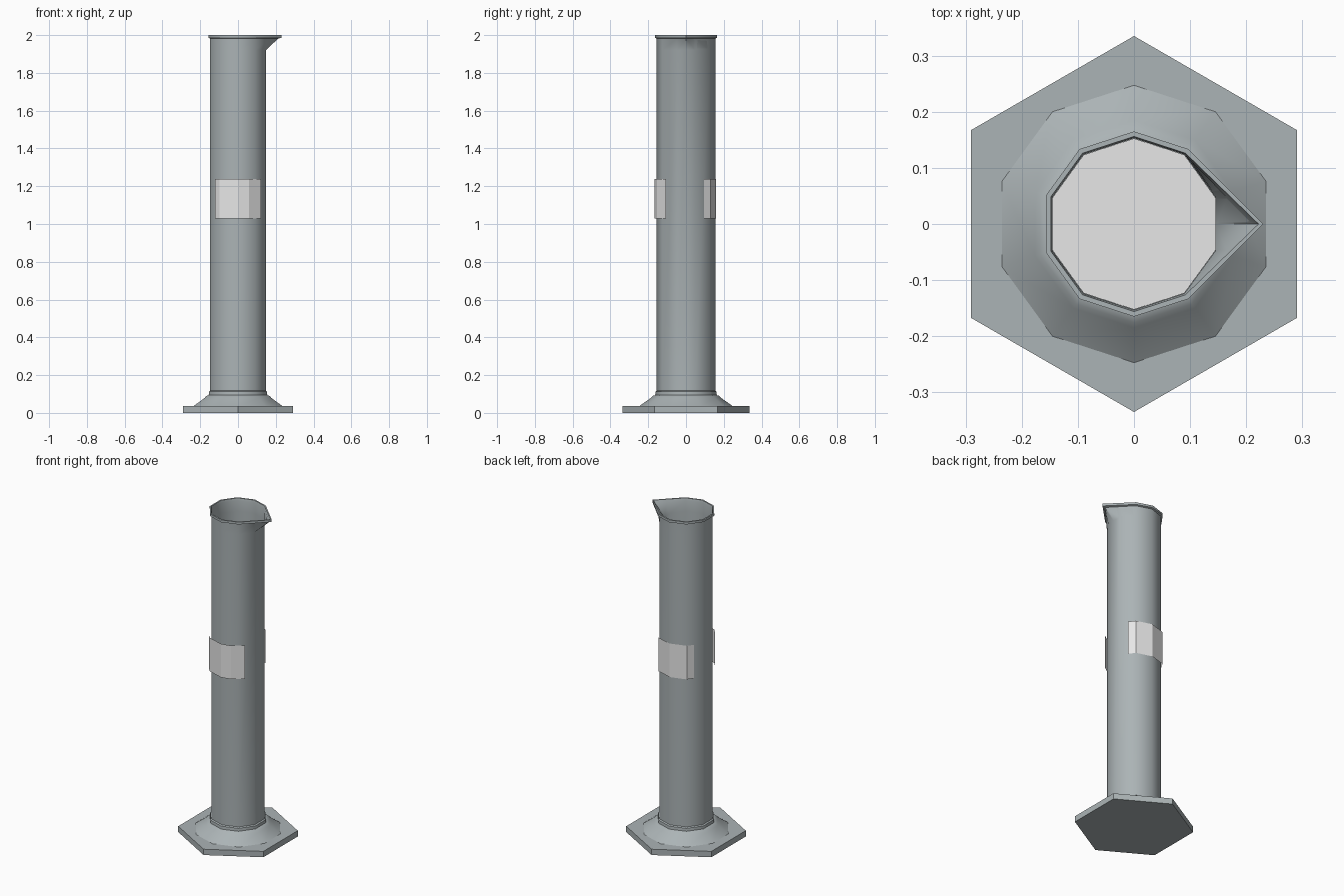
import bpy, bmesh, math

if "Cube" in bpy.data.objects:
    bpy.data.objects.remove(bpy.data.objects["Cube"])

def material(name, rgb):
    m = bpy.data.materials.new(name)
    m.diffuse_color = (*rgb, 1.0)
    m.use_nodes = True
    m.node_tree.nodes["Principled BSDF"].inputs["Base Color"].default_value = m.diffuse_color
    return m

GLASS = material("grey_glass", (0.41, 0.454, 0.466))
WHITE = material("pale_white", (0.8, 0.8, 0.8))

def finish(name, bm, mat, smooth=None):
    me = bpy.data.meshes.new(name)
    bm.to_mesh(me)
    bm.free()
    me.materials.append(mat)
    ob = bpy.data.objects.new(name, me)
    bpy.context.collection.objects.link(ob)
    if smooth:
        bpy.ops.object.select_all(action='DESELECT')
        ob.select_set(True)
        bpy.context.view_layer.objects.active = ob
        bpy.ops.object.shade_smooth_by_angle(angle=math.radians(smooth))
    return ob

def ring(r, sides, tip=None, spout=False):
    """Polygon with a corner on +y; optionally pulled out to a spout at +x."""
    pts = []
    for i in range(sides):
        a = math.pi / 2 + 2 * math.pi * i / sides
        pts.append((r * math.cos(a), r * math.sin(a)))
    if spout:
        near = max(p[0] for p in pts)
        if tip:
            # corners beside the spout lie on the line from lip to tip
            cx, cy = r * math.cos(math.radians(54)), r * math.sin(math.radians(54))
            pts = [(cx + (tip - cx) * (1 - abs(y) / cy), y) if x > near - 1e-5 else (x, y)
                   for x, y in pts]
        k = max(i for i, p in enumerate(pts) if p[0] > 0 and p[1] < 0 and abs(p[1]) < r * 0.4)
        pts.insert(k + 1, (tip or near, 0.0))
    return pts

def lathe(name, profile, sides, mat, smooth=None, caps=True, spout=False):
    bm = bmesh.new()
    rows = []
    for r, z, *tip in profile:
        rows.append([bm.verts.new((x, y, z))
                     for x, y in ring(r, sides, tip[0] if tip else None, spout)])
    n = len(rows[0])
    for a, b in zip(rows, rows[1:]):
        for i in range(n):
            j = (i + 1) % n
            bm.faces.new((a[i], a[j], b[j], b[i]))
    if caps:
        bm.faces.new(rows[0][::-1])
        bm.faces.new(rows[-1])
    return finish(name, bm, mat, smooth)

# Hexagonal base plate
lathe("base_plate", [(0.335, 0.0), (0.335, 0.036)], 6, GLASS)

# Stepped foot around the tube
lathe("foot_collar", [(0.25, 0.034), (0.185, 0.08), (0.176, 0.09),
                      (0.163, 0.094), (0.162, 0.112), (0.154, 0.118)], 10, GLASS, 40)

# Tube with lip and pouring spout, outer wall up and inner wall down
lathe("tube", [(0.155, 0.10), (0.155, 1.92), (0.156, 1.982, 0.213),
               (0.165, 1.986, 0.23), (0.165, 2.0, 0.23), (0.156, 2.0, 0.222),
               (0.153, 1.985, 0.212), (0.153, 1.92), (0.153, 0.12)],
      10, GLASS, 40, caps=False, spout=True)

# Pale filling inside the tube
lathe("filling", [(0.1525, 0.12), (0.1525, 1.0)], 10, WHITE)

# Thin wrapped labels at front and back
def label(name, path):
    bm = bmesh.new()
    lo = [bm.verts.new((x, y, 1.03)) for x, y in path]
    hi = [bm.verts.new((x, y, 1.237)) for x, y in path]
    for i in range(len(path) - 1):
        bm.faces.new((lo[i], lo[i + 1], hi[i + 1], hi[i]))
    return finish(name, bm, WHITE, 20)

label("front_label", [(-0.122, -0.108), (-0.098, -0.135), (0.0, -0.166),
                      (0.058, -0.153), (0.123, -0.106)])
label("back_label", [(0.122, 0.095), (0.097, 0.131), (0.0, 0.16),
                     (-0.097, 0.131), (-0.122, 0.095)])
